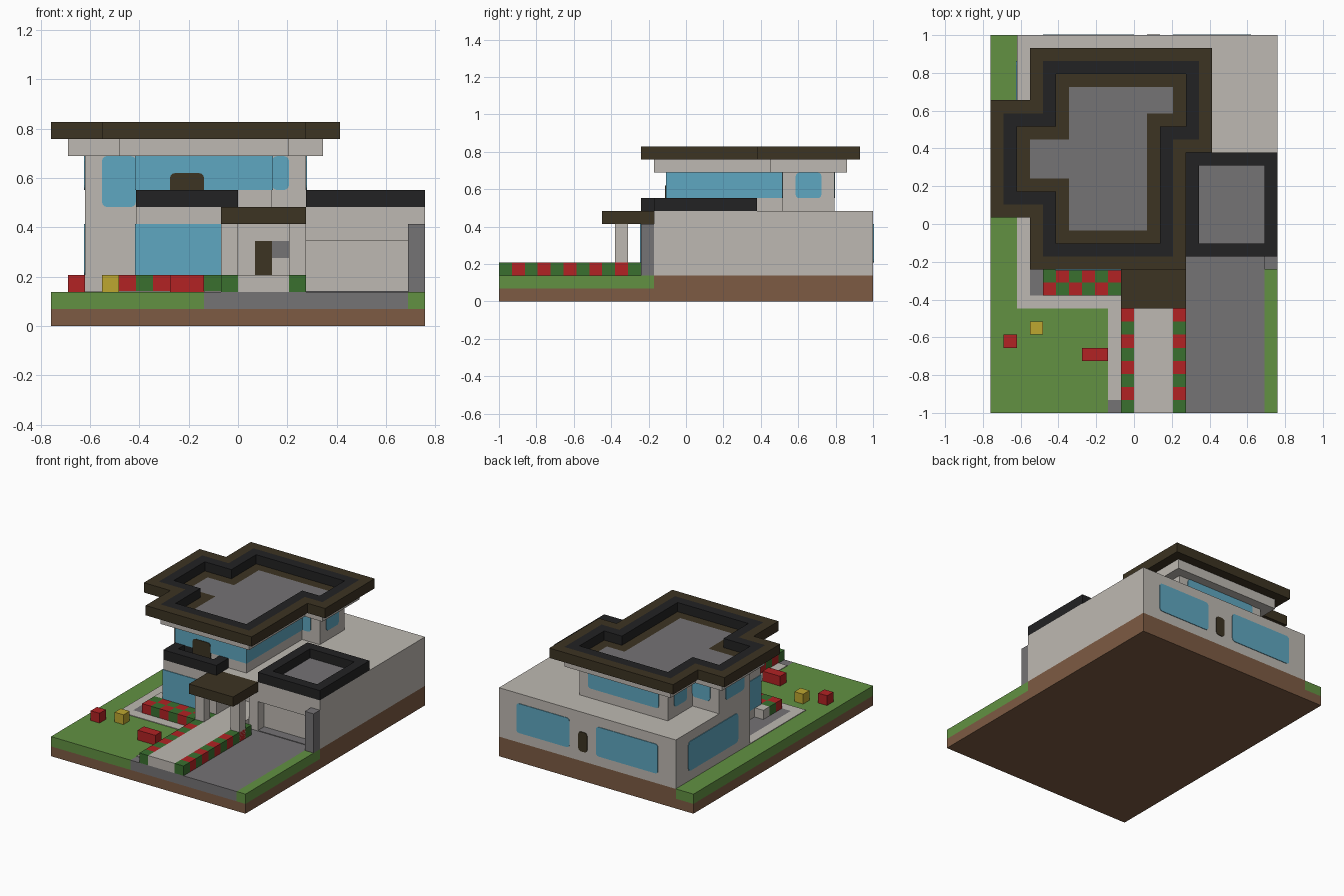
import bpy, bmesh
from mathutils import Vector

if "Cube" in bpy.data.objects:
    bpy.data.objects.remove(bpy.data.objects["Cube"], do_unlink=True)

U = 2 / 29      # size of one block
T = 0.06        # thickness of painted plates, in blocks


def material(name, hexcode):
    rgb = [int(hexcode[k:k + 2], 16) / 255 for k in (0, 2, 4)]
    col = [c / 12.92 if c < 0.04 else ((c + 0.055) / 1.055) ** 2.4 for c in rgb] + [1]
    m = bpy.data.materials.new(name)
    m.use_nodes = True
    m.diffuse_color = col
    node = m.node_tree.nodes["Principled BSDF"]
    node.inputs["Base Color"].default_value = col
    node.inputs["Roughness"].default_value = 0.9
    return m


WHITE = material("plaster white", "BEB9B2")
GLASS = material("glass blue", "5FA7C1")
GRASS = material("grass green", "629142")
SOIL = material("soil brown", "7D5B43")
WOOD = material("dark wood", "3C3322")
BLACK = material("black trim", "222223")
GREY = material("concrete grey", "757375")
RED = material("flower red", "B22224")
YELLOW = material("flower yellow", "BEA730")
LEAF = material("leaf green", "3A702F")


def finish(name, bm, mat):
    """Move from block units to the centred frame and make the object."""
    for v in bm.verts:
        v.co = (v.co - Vector((11, 14.5, 0))) * U
    bmesh.ops.recalc_face_normals(bm, faces=bm.faces)
    me = bpy.data.meshes.new(name)
    bm.to_mesh(me)
    bm.free()
    me.materials.append(mat)
    ob = bpy.data.objects.new(name, me)
    bpy.context.collection.objects.link(ob)
    return ob


def box(name, mat, x, y, z, round_axis=None, radius=0.3):
    """Block spanning the given ranges; edges along round_axis may be rounded."""
    bm = bmesh.new()
    bmesh.ops.create_cube(bm, size=1)
    for v in bm.verts:
        v.co = [r[0] + (c + 0.5) * (r[1] - r[0]) for c, r in zip(v.co, (x, y, z))]
    if round_axis is not None:
        edges = [e for e in bm.edges
                 if abs((e.verts[0].co - e.verts[1].co).normalized()[round_axis]) > 0.9]
        bmesh.ops.bevel(bm, geom=edges, offset=radius, segments=3, profile=0.5,
                        affect='EDGES')
    return finish(name, bm, mat)


def prism(name, mat, outer, z, inner=None):
    """Extruded outline, or a ring between two matching outlines."""
    bm = bmesh.new()
    n = len(outer)
    loops = [[[bm.verts.new((px, py, h)) for px, py in pts] for h in z]
             for pts in ([outer, inner] if inner else [outer])]
    for low, high in loops:
        for k in range(n):
            q = (k + 1) % n
            bm.faces.new((low[k], low[q], high[q], high[k]))
    for h in (0, 1):
        if not inner:
            bm.faces.new(loops[0][h])
            continue
        o, i = loops[0][h], loops[1][h]
        for k in range(n):
            q = (k + 1) % n
            bm.faces.new((o[k], o[q], i[q], i[k]))
    return finish(name, bm, mat)


def rect(x0, x1, y0, y1, inset=0):
    a, b, c, d = x0 + inset, x1 - inset, y0 + inset, y1 - inset
    return [(a, c), (b, c), (b, d), (a, d)]


def panel(name, mat, axis, pos, side, span, z, rounded=True):
    """Thin plate on a wall that faces along axis (0 = x, 1 = y)."""
    depth = sorted((pos - side * T, pos + side * T))
    x, y = (depth, span) if axis == 0 else (span, depth)
    box(name, mat, x, y, z, axis if rounded else None)


# Ground
box("soil_base", SOIL, (0, 22), (0, 29), (0, 1))
box("soil_under_house", SOIL, (2, 22), (12, 29), (1, 2))
box("front_lawn", GRASS, (0, 9), (0, 12), (1, 2))
box("side_lawn", GRASS, (0, 2), (12, 29), (1, 2))
box("driveway", GREY, (9, 21), (0, 12), (1, 2))
box("driveway_verge", GRASS, (21, 22), (0, 12), (1, 2))
box("garage_threshold", GREY, (15, 21), (12, 13), (2, 2 + T))
for name, mat, x, y in (("path_near_walk", WHITE, (9, 10), (1, 8)),
                        ("path_across", WHITE, (2, 10), (8, 9)),
                        ("path_side", WHITE, (2, 3), (9, 17)),
                        ("patio", GREY, (3, 5), (9, 17))):
    box(name, mat, x, y, (2, 2 + T))
box("entrance_walk", WHITE, (11, 14), (0, 15), (2, 3))
box("patio_seat", WHITE, (4, 5), (11, 12), (2, 3))

# Flowers
for side, x in (("left", 14), ("right", 10)):
    for j in range(11):
        box(f"walk_flower_{side}", RED if j % 2 else LEAF, (x, x + 1), (j, j + 1), (2, 3))
for i in range(4, 10):
    for j in (9, 10):
        box("window_flower", LEAF if (i + j) % 2 == 0 else RED, (i, i + 1), (j, j + 1), (2, 3))
box("lawn_flower_red", RED, (1, 2), (5, 6), (2, 3))
box("lawn_flower_yellow", YELLOW, (3, 4), (6, 7), (2, 3))
box("lawn_flower_long", RED, (7, 9), (4, 5), (2, 3))

# Ground floor
box("rear_body", WHITE, (2, 22), (17, 29), (2, 7))
box("living_room", WHITE, (5, 11), (11, 17), (2, 7))
box("entrance_wall", WHITE, (11, 15), (15, 17), (2, 7))
box("entrance_side_wall", WHITE, (14, 15), (12, 15), (2, 7))
box("entrance_ceiling", WHITE, (11, 14), (12, 15), (6, 7))
box("garage", WHITE, (15, 22), (13, 17), (2, 7))
box("garage_lintel", WHITE, (15, 21), (12, 13), (5, 7))
box("garage_pier", WHITE, (21, 22), (12, 13), (2, 7))
box("garage_post", GREY, (21, 22), (11, 12), (2, 6))
panel("front_door", WOOD, 1, 15, -1, (12, 13), (3, 5), False)
panel("door_sidelight", GREY, 1, 15, -1, (13, 14), (4, 5), False)
panel("living_window_front", GLASS, 1, 11, -1, (5 - T, 10), (3, 6), False)
panel("living_window_side", GLASS, 0, 5, -1, (11, 17), (3, 6), False)
panel("rear_window_a", GLASS, 1, 29, 1, (4, 11), (3, 6))
panel("rear_window_b", GLASS, 1, 29, 1, (14, 20), (3, 6))
panel("rear_door", WOOD, 1, 29, 1, (12, 13), (3, 5))
panel("side_window", GLASS, 0, 2, -1, (19, 27), (3, 6))

# Porch
box("porch_roof", WOOD, (10, 15), (8, 12), (6, 7))
for side, x in (("left", 14), ("right", 10)):
    box(f"porch_column_{side}", WHITE, (x, x + 1), (9, 10), (2, 6))

# Garage roof and balcony
prism("garage_parapet", BLACK, rect(15, 22, 12, 20), (7, 8), rect(15, 22, 12, 20, 1))
box("garage_roof", GREY, (16, 21), (13, 19), (7, 7 + T))
prism("balcony_parapet", BLACK, rect(5, 11, 11, 14), (7, 8), rect(5, 11, 11, 14, 1))


def outline(n):
    """Stepped plan of the upper storey, n blocks in from the roof edge."""
    a, b, c, d = n, 3 + n, 15 - n, 17 - n
    return [(b, 11 + n), (c, 11 + n), (c, 20 + n), (d, 20 + n), (d, 28 - n),
            (b, 28 - n), (b, 24 - n), (a, 24 - n), (a, 15 + n), (b, 15 + n)]


# Upper floor
prism("upper_walls", WHITE, outline(2), (7, 10))
panel("upper_front_glass", GLASS, 1, 13, -1, (5 - T, 13 + T), (8, 10), False)
panel("upper_right_glass", GLASS, 0, 13, 1, (13, 22), (8, 10), False)
panel("upper_left_glass", GLASS, 0, 5, -1, (13, 17), (8, 10), False)
panel("balcony_door", WOOD, 1, 13 - T, -1, (7, 9), (7, 9))
panel("wing_front_window", GLASS, 1, 17, -1, (3, 5), (7, 10))
panel("wing_side_window", GLASS, 0, 2, -1, (18, 21), (8, 10))
panel("wing_rear_window", GLASS, 1, 22, 1, (3, 5), (8, 10))
panel("notch_front_window", GLASS, 1, 22, -1, (13, 14), (8, 10))
panel("upper_back_window", GLASS, 1, 26, 1, (6, 14), (8, 10))
panel("upper_back_right_window", GLASS, 0, 15, 1, (23, 25), (8, 10))
panel("upper_back_left_window", GLASS, 0, 5, -1, (23, 25), (8, 10))

# Main roof
prism("eaves_slab", WHITE, outline(1), (10, 11))
prism("roof_rim", WOOD, outline(0), (11, 12), outline(1))
prism("roof_inner_rim", BLACK, outline(1), (11, 12), outline(2))
prism("roof_border", WOOD, outline(2), (11, 11 + T), outline(3))
prism("roof_floor", GREY, outline(3), (11, 11 + T))
